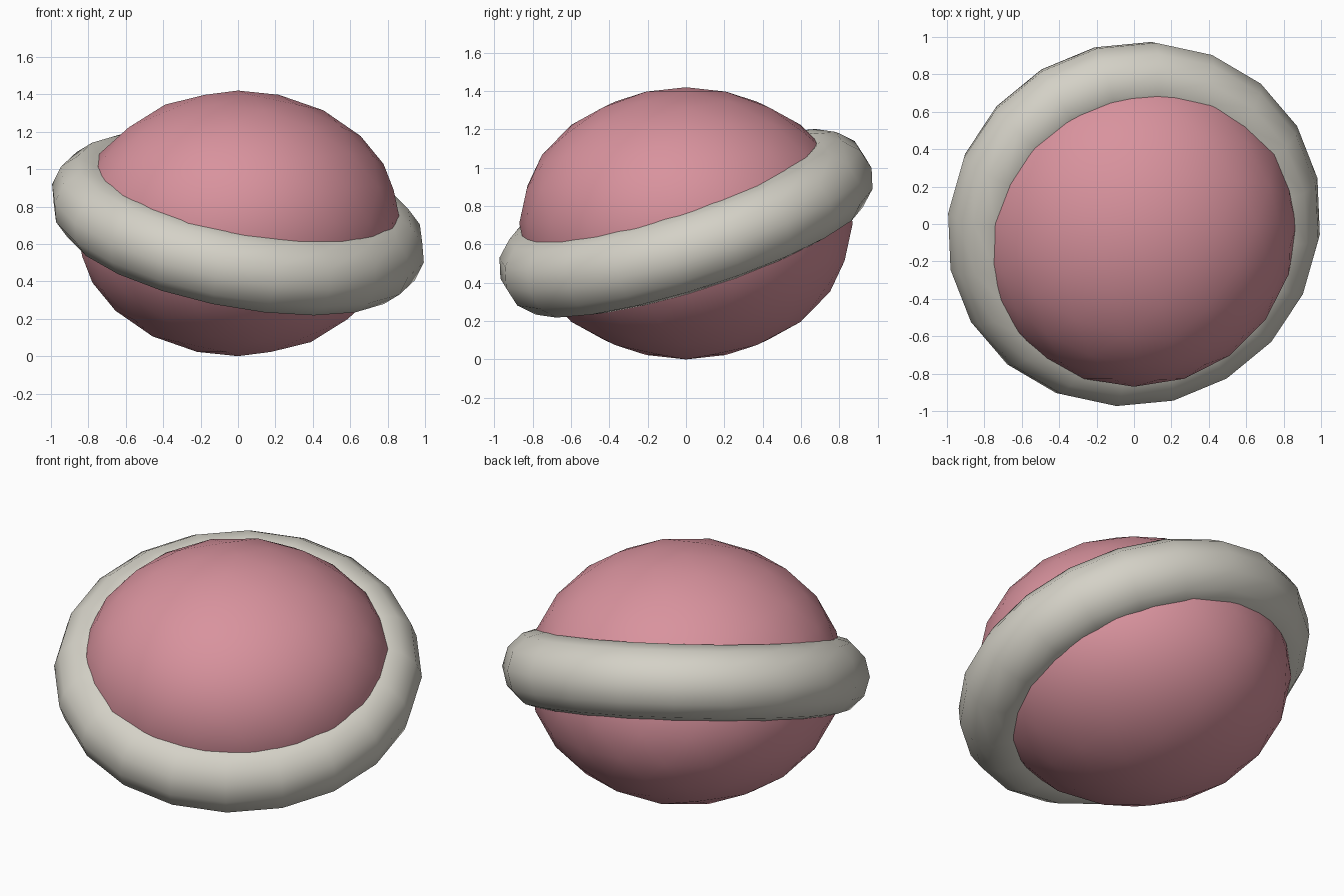
import bpy
from mathutils import Vector

if "Cube" in bpy.data.objects:
    bpy.data.objects.remove(bpy.data.objects["Cube"])


def material(name, colour):
    mat = bpy.data.materials.new(name)
    mat.use_nodes = True
    mat.diffuse_color = colour
    mat.node_tree.nodes["Principled BSDF"].inputs["Base Color"].default_value = colour
    return mat


def finish(name, mat):
    obj = bpy.context.object
    obj.name = name
    obj.data.materials.append(mat)
    bpy.ops.object.shade_smooth()
    return obj


pink = material("dusty pink", (0.69, 0.29, 0.34, 1))
stone = material("pale stone grey", (0.66, 0.64, 0.57, 1))

CENTRE = Vector((0, 0, 0.71))
RING_AXIS = Vector((0.18, -0.30, 0.937))

# Flattened ball, upright
bpy.ops.mesh.primitive_ico_sphere_add(subdivisions=3, radius=1, location=CENTRE)
ball = finish("flattened_ball", pink)
ball.scale = (0.87, 0.87, 0.71)

# Thick ring around the middle, tilted up towards the back right
bpy.ops.mesh.primitive_torus_add(
    major_segments=20, minor_segments=12,
    major_radius=0.803, minor_radius=0.214,
    location=CENTRE, rotation=RING_AXIS.to_track_quat("Z", "Y").to_euler())
finish("tilted_ring", stone)
